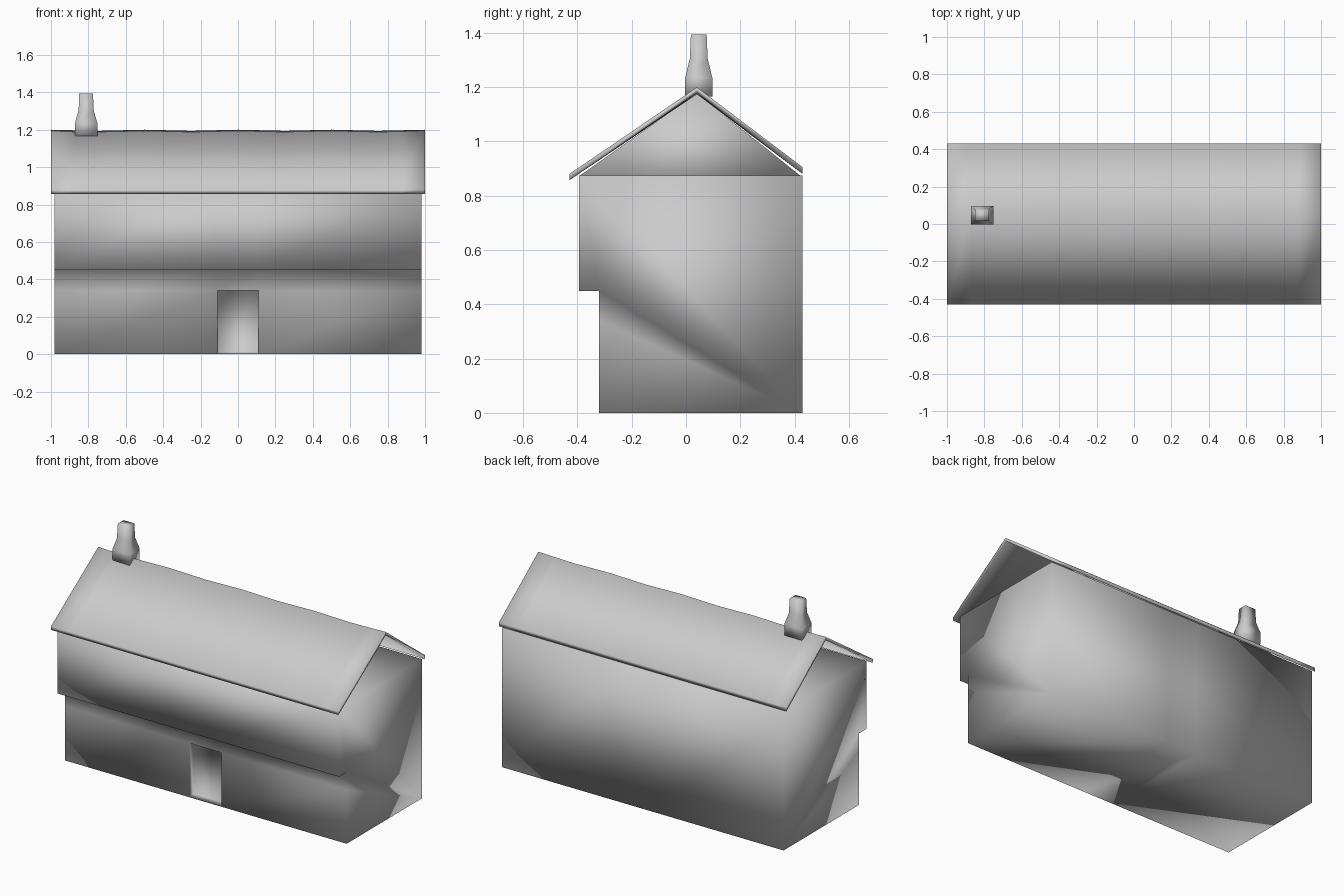
import bpy, bmesh, math

cube = bpy.data.objects.get("Cube")
if cube:
    bpy.data.objects.remove(cube, do_unlink=True)

# One plain grey for everything
grey = bpy.data.materials.new("plain grey")
grey.use_nodes = True
colour = (0.6, 0.6, 0.6, 1)
grey.diffuse_color = colour
grey.node_tree.nodes["Principled BSDF"].inputs["Base Color"].default_value = colour


def finish(name, bm):
    """Turn a bmesh into a smooth shaded grey object."""
    bmesh.ops.recalc_face_normals(bm, faces=bm.faces)
    for face in bm.faces:
        face.smooth = True
    mesh = bpy.data.meshes.new(name)
    bm.to_mesh(mesh)
    bm.free()
    mesh.materials.append(grey)
    obj = bpy.data.objects.new(name, mesh)
    bpy.context.collection.objects.link(obj)
    return obj


def loft(rings):
    """Bridge closed rings of points and cap both ends."""
    bm = bmesh.new()
    rows = [[bm.verts.new(p) for p in ring] for ring in rings]
    count = len(rows[0])
    for a, b in zip(rows, rows[1:]):
        for i in range(count):
            j = (i + 1) % count
            bm.faces.new((a[i], a[j], b[j], b[i]))
    bm.faces.new(rows[0])
    bm.faces.new(rows[-1])
    return bm


# Walls: profile with a jettied upper storey, swept along x
DOOR_TOP, JETTY, EAVES = 0.34, 0.45, 0.875
FRONT, BACK = -0.32, 0.43
wall_profile = [(FRONT, 0), (FRONT, DOOR_TOP), (FRONT, JETTY), (-0.395, JETTY),
                (-0.395, EAVES), (BACK, EAVES), (BACK, 0)]
bm = loft([[(x, y, z) for y, z in wall_profile] for x in (-0.98, -0.11, 0.11, 0.98)])
bmesh.ops.recalc_face_normals(bm, faces=bm.faces)

# Doorway: push the low middle front face inwards, leaving a sill
door = [f for f in bm.faces if f.normal.y < -0.9
        and abs(f.calc_center_median().x) < 0.05
        and f.calc_center_median().z < DOOR_TOP]
pushed = bmesh.ops.extrude_face_region(bm, geom=door)["geom"]
bmesh.ops.delete(bm, geom=[f for f in door if f.is_valid], context="FACES_ONLY")
for v in pushed:
    if isinstance(v, bmesh.types.BMVert):
        v.co.y += 0.03
        if v.co.z < 0.01:
            v.co.z = 0.015
finish("walls", bm)

# Roof: two joined slopes with a gently sagging ridge
RIDGE_Y = 0.04


def roof_ring(x):
    sag = 0.006 * (1 - math.cos(4 * math.pi * x)) / 2
    return [(x, -0.43, 0.88), (x, RIDGE_Y, 1.2 - sag), (x, BACK, 0.905),
            (x, BACK, 0.88), (x, RIDGE_Y, 1.18 - sag), (x, -0.43, 0.857)]


finish("roof", loft([roof_ring(-1 + i / 8) for i in range(17)]))

# Attic partition between the open gables
finish("attic_partition", loft([
    [(x, -0.39, EAVES), (x, RIDGE_Y, 1.178), (x, 0.42, EAVES)] for x in (-0.5, 0.5)]))

# Chimney: square stack with a wide foot
chimney = []
for z, hx, hy in [(1.165, 0.06, 0.05), (1.235, 0.06, 0.05),
                  (1.305, 0.04, 0.033), (1.395, 0.037, 0.029)]:
    chimney.append([(-0.812 + sx * hx, 0.047 + sy * hy, z)
                    for sx, sy in ((-1, -1), (1, -1), (1, 1), (-1, 1))])
finish("chimney", loft(chimney))
